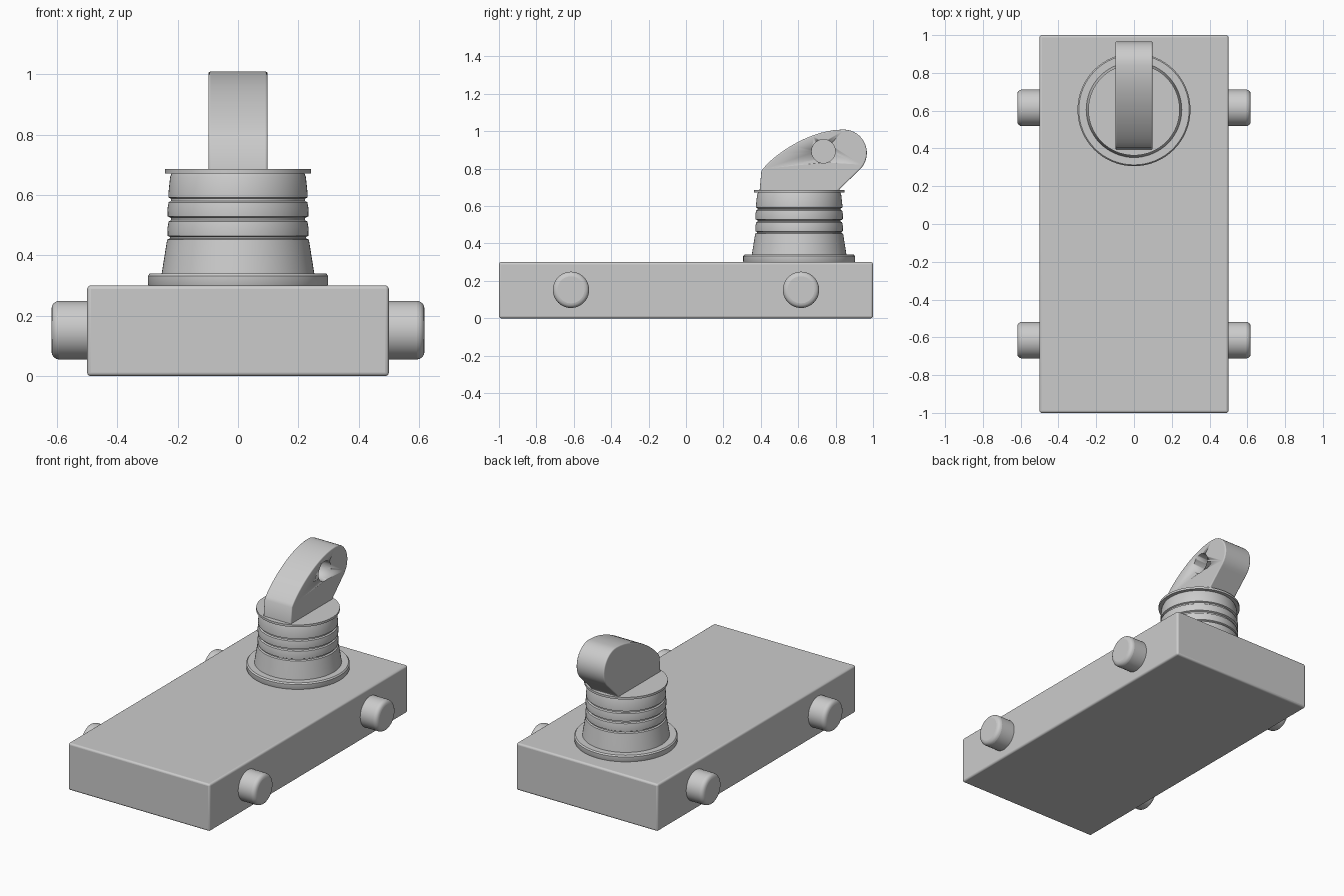
import bpy, bmesh, math
from mathutils import Matrix, Vector

cube = bpy.data.objects.get("Cube")
if cube:
    bpy.data.objects.remove(cube, do_unlink=True)

GREY = (0.6, 0.6, 0.6, 1)
grey = bpy.data.materials.new("plain_grey")
grey.use_nodes = True
grey.diffuse_color = GREY
grey.node_tree.nodes["Principled BSDF"].inputs["Base Color"].default_value = GREY
POST_Y = 0.605


def finish(name, bm, bevel=0.0, segments=4, cutter=None):
    """Turn a bmesh into a named, shaded object with optional cut and bevel."""
    bmesh.ops.recalc_face_normals(bm, faces=bm.faces)
    mesh = bpy.data.meshes.new(name)
    bm.to_mesh(mesh)
    bm.free()
    mesh.materials.append(grey)
    ob = bpy.data.objects.new(name, mesh)
    bpy.context.collection.objects.link(ob)
    if bevel:
        mod = ob.modifiers.new("rounded_edges", 'BEVEL')
        mod.width, mod.segments = bevel, segments
        mod.limit_method, mod.angle_limit = 'ANGLE', math.radians(40)
    if cutter:
        mod = ob.modifiers.new("pocket", 'BOOLEAN')
        mod.operation, mod.object, mod.solver = 'DIFFERENCE', cutter, 'EXACT'
    bpy.ops.object.select_all(action='DESELECT')
    ob.select_set(True)
    bpy.context.view_layer.objects.active = ob
    bpy.ops.object.shade_smooth_by_angle(angle=math.radians(35))
    return ob


def rod(name, x0, x1, y, z, radius, bevel=0.0):
    """Cylinder along x."""
    bm = bmesh.new()
    place = Matrix.Translation(((x0 + x1) / 2, y, z)) @ Matrix.Rotation(math.pi / 2, 4, 'Y')
    bmesh.ops.create_cone(bm, cap_ends=True, segments=48, radius1=radius,
                          radius2=radius, depth=abs(x1 - x0), matrix=place)
    return finish(name, bm, bevel)


# Base slab
bm = bmesh.new()
bmesh.ops.create_cube(bm, size=1, matrix=Matrix.Translation((0, 0, 0.15))
                      @ Matrix.Diagonal((1, 2, 0.3, 1)))
finish("base", bm, 0.012)

# Four wheels
for side, sx in (("left", 1), ("right", -1)):
    for end, y in (("front", -0.615), ("back", 0.615)):
        rod(f"{end}_{side}_wheel", sx * 0.45, sx * 0.618, y, 0.152, 0.097, 0.025)

# Ribbed post: turned profile of radius and height
profile = [(0, 0.29), (0.292, 0.29), (0.299, 0.305), (0.299, 0.332), (0.292, 0.34),
           (0.253, 0.34), (0.237, 0.44), (0.235, 0.452), (0.226, 0.456), (0.226, 0.461)]
for z in (0.465, 0.529):
    profile += [(0.233, z), (0.234, z + 0.025), (0.23, z + 0.047),
                (0.222, z + 0.052), (0.222, z + 0.059)]
profile += [(0.231, 0.592), (0.231, 0.604), (0.225, 0.66), (0.22, 0.672),
            (0.242, 0.672), (0.242, 0.686), (0, 0.686)]
bm = bmesh.new()
points = [bm.verts.new((r, POST_Y, z)) for r, z in profile]
edges = [bm.edges.new(pair) for pair in zip(points, points[1:])]
bmesh.ops.spin(bm, geom=points + edges, cent=(0, POST_Y, 0), axis=(0, 0, 1),
               angle=math.tau, steps=64, use_merge=True)
bmesh.ops.remove_doubles(bm, verts=bm.verts, dist=0.0005)
finish("ribbed_post", bm)

# Lever: side outline with a curved back and a round tip, extruded across x
foot, heel, shoulder = Vector((0.393, 0.676)), Vector((0.403, 0.787)), Vector((0.84, 1.009))
centre, tip = Vector((0.842, 0.884)), 0.125
outline = [foot, heel]
c1, c2 = Vector((0.45, 0.86)), Vector((0.65, 1.009))
for i in range(1, 15):
    t = i / 14
    outline.append(heel * (1 - t) ** 3 + c1 * 3 * t * (1 - t) ** 2
                   + c2 * 3 * t * t * (1 - t) + shoulder * t ** 3)
for i in range(1, 17):
    a = math.radians(90 - i * 140 / 16)
    outline.append(centre + tip * Vector((math.cos(a), math.sin(a))))
outline += [Vector((0.82, 0.69)), Vector((0.82, 0.676))]
bm = bmesh.new()
face = bm.faces.new([bm.verts.new((-0.098, p.x, p.y)) for p in outline])
new = bmesh.ops.extrude_face_region(bm, geom=[face])["geom"]
bmesh.ops.translate(bm, vec=(0.196, 0, 0),
                    verts=[v for v in new if isinstance(v, bmesh.types.BMVert)])
cutter = rod("pocket_cutter", 0.0, 0.2, 0.735, 0.893, 0.063)
cutter.hide_render = True
cutter.hide_set(True)
finish("lever", bm, 0.022, 4, cutter)
